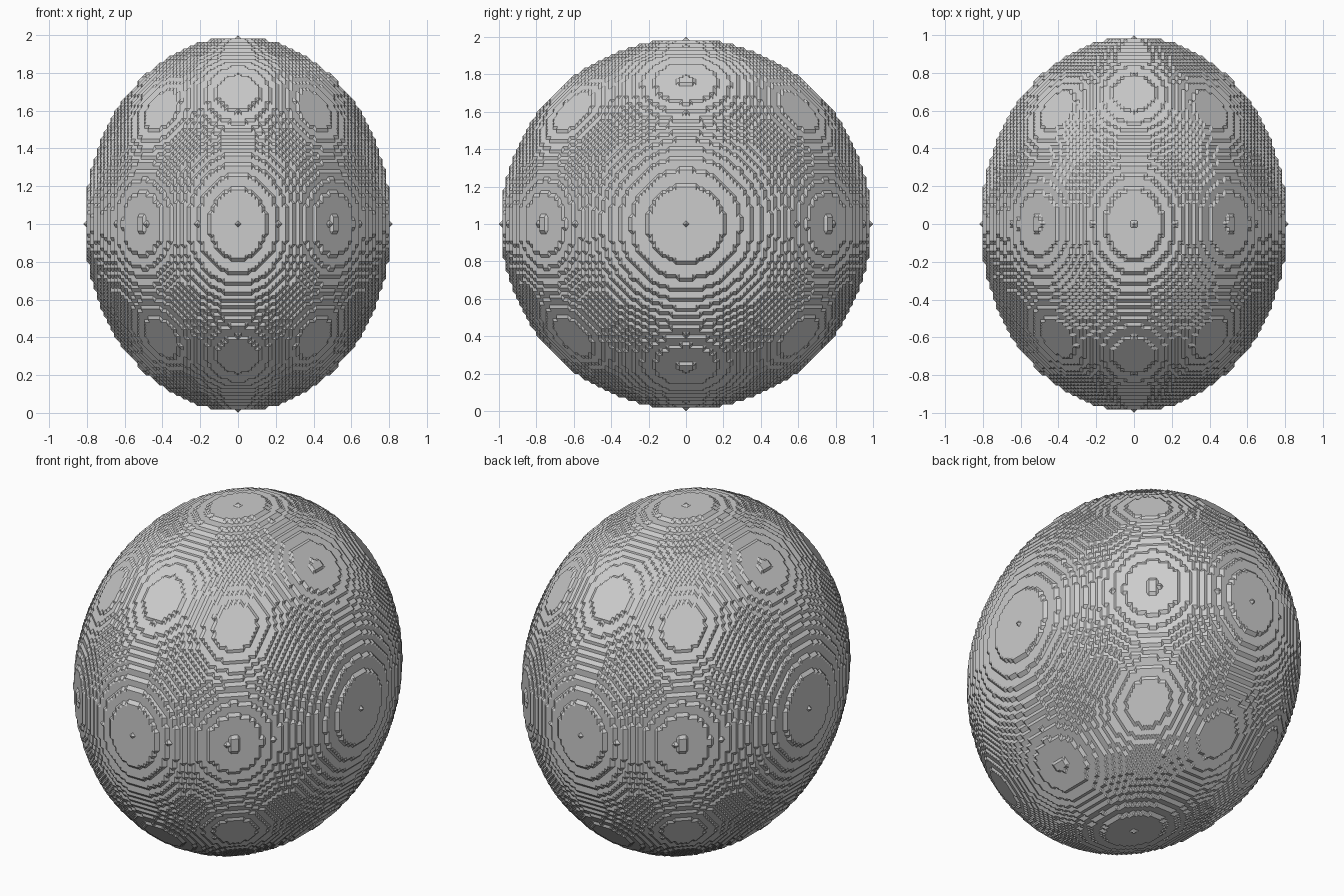
import bpy, math
from mathutils import Vector
import bmesh

if "Cube" in bpy.data.objects:
    bpy.data.objects.remove(bpy.data.objects["Cube"])

# Voxel ellipsoid: integer half-axes in cells, surfaced by edge midpoints
A, B = 45, 55
S = 1.0 / (B + 0.5)


def inside(p):
    x, y, z = p
    return B * B * x * x + A * A * (y * y + z * z) <= A * A * B * B


# The 12 cell edges, ordered by angle around the cell diagonal
U = Vector((1, -1, 0)).normalized()
V = Vector((1, 1, -2)).normalized()
corners = [(i, j, k) for i in (0, 1) for j in (0, 1) for k in (0, 1)]
edges = [(a, b) for a in corners for b in corners
         if sum(b) - sum(a) == 1 and all(q >= p for p, q in zip(a, b))]


def angle(e):
    m = Vector(e[0]) + Vector(e[1])
    return math.atan2(m.dot(V), m.dot(U))


edges.sort(key=angle)
if U.cross(V).dot(Vector((1, 1, 1))) < 0:
    edges.reverse()

# One octant of the stepped shell
bm = bmesh.new()
verts = {}


def vert(key):
    if key not in verts:
        verts[key] = bm.verts.new([c * 0.5 * S for c in key])
    return verts[key]


for x in range(A + 1):
    for y in range(B + 1):
        for z in range(B + 1):
            if not inside((x, y, z)):
                break
            if inside((x + 1, y + 1, z + 1)):
                continue
            state = {c: inside((x + c[0], y + c[1], z + c[2])) for c in corners}
            loop = [vert((2 * x + a[0] + b[0], 2 * y + a[1] + b[1], 2 * z + a[2] + b[2]))
                    for a, b in edges if state[a] != state[b]]
            bm.faces.new(loop)

bmesh.ops.triangulate(bm, faces=bm.faces[:])
mesh = bpy.data.meshes.new("stepped_ellipsoid")
bm.to_mesh(mesh)
bm.free()

# Mirror the octant to all sides
obj = bpy.data.objects.new("stepped_ellipsoid", mesh)
bpy.context.collection.objects.link(obj)
obj.location = (0, 0, 1)
mod = obj.modifiers.new("mirror", 'MIRROR')
mod.use_axis = (True, True, True)
mod.merge_threshold = 0.0005
